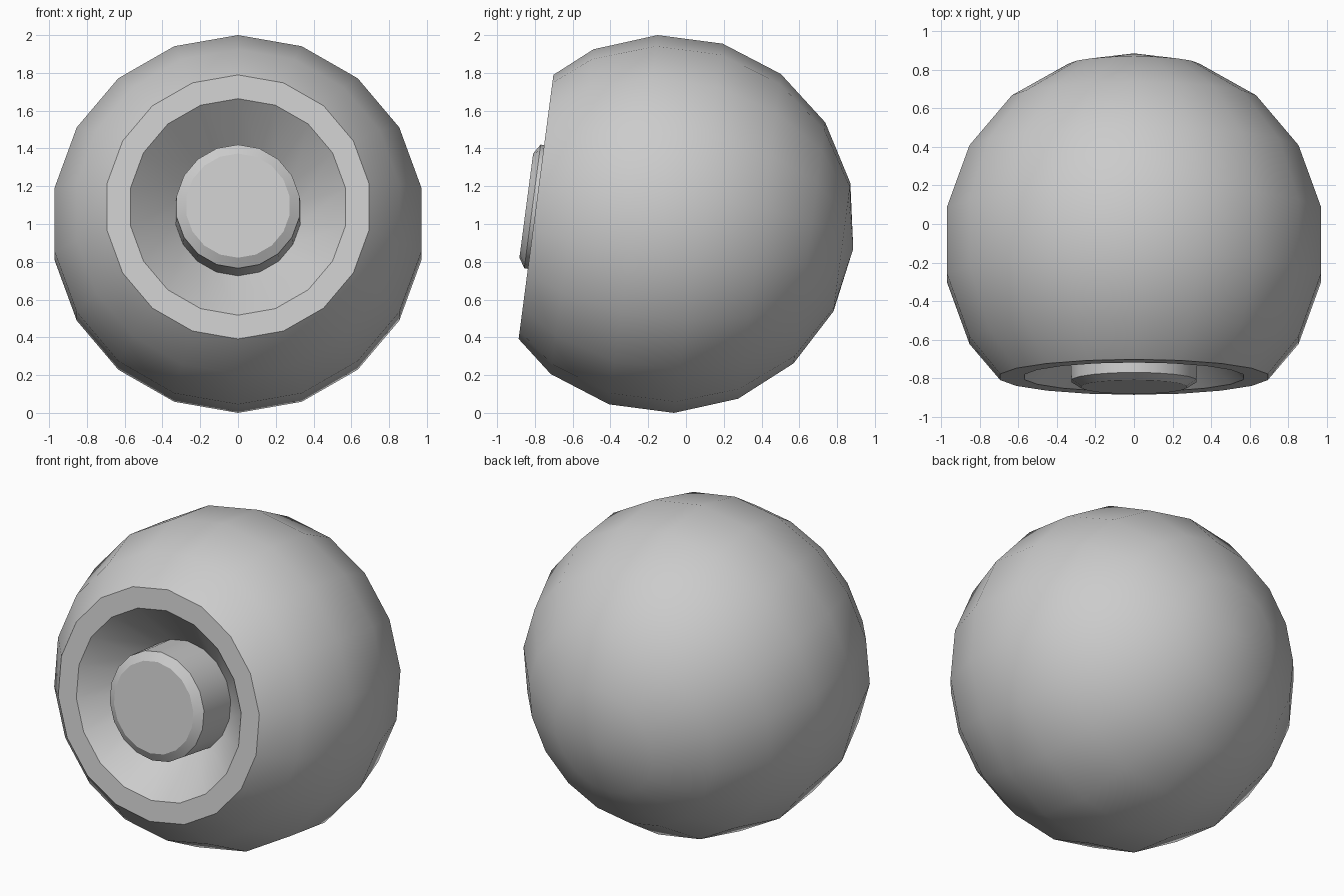
import bpy, bmesh, math
from mathutils import Vector

if "Cube" in bpy.data.objects:
    bpy.data.objects.remove(bpy.data.objects["Cube"])

SIDES = 18
R = 1.001
TILT = math.radians(7.5)
CENTER = Vector((0, -0.107, 1.0))
FRONT = Vector((0, -math.cos(TILT), math.sin(TILT)))
UP = Vector((0, math.sin(TILT), math.cos(TILT)))
SIDE = Vector((1, 0, 0))


def lathe(name, profile):
    """Spin (radius, distance along tilted front axis) points; radius 0 is a pole."""
    bm = bmesh.new()
    rings = []
    for r, d in profile:
        c = CENTER + FRONT * d
        if r == 0:
            rings.append([bm.verts.new(c)] * SIDES)
        else:
            rings.append([bm.verts.new(c + r * (math.cos(a) * UP + math.sin(a) * SIDE))
                          for a in (2 * math.pi * i / SIDES for i in range(SIDES))])
    for a, b in zip(rings, rings[1:]):
        for i in range(SIDES):
            j = (i + 1) % SIDES
            bm.faces.new(list(dict.fromkeys((a[i], a[j], b[j], b[i]))))
    if profile[-1][0] > 0:
        bm.faces.new(rings[-1])
    bmesh.ops.recalc_face_normals(bm, faces=bm.faces)
    mesh = bpy.data.meshes.new(name)
    bm.to_mesh(mesh)
    bm.free()
    obj = bpy.data.objects.new(name, mesh)
    bpy.context.collection.objects.link(obj)
    bpy.ops.object.select_all(action='DESELECT')
    obj.select_set(True)
    bpy.context.view_layer.objects.active = obj
    bpy.ops.object.shade_smooth_by_angle(angle=math.radians(30))
    return obj


# Ball shell: rings every 20 degrees from the back pole
profile = [(0, -R)]
for deg in range(20, 121, 20):
    t = math.radians(deg)
    profile.append((R * math.sin(t), -R * math.cos(t)))

# Flat rim, sloping recess, then raised centre button with a bevelled edge
profile += [(0.705, 0.693), (0.578, 0.693), (0.336, 0.45),
            (0.33, 0.712), (0.278, 0.745)]
lathe("ball_with_recessed_button", profile)
